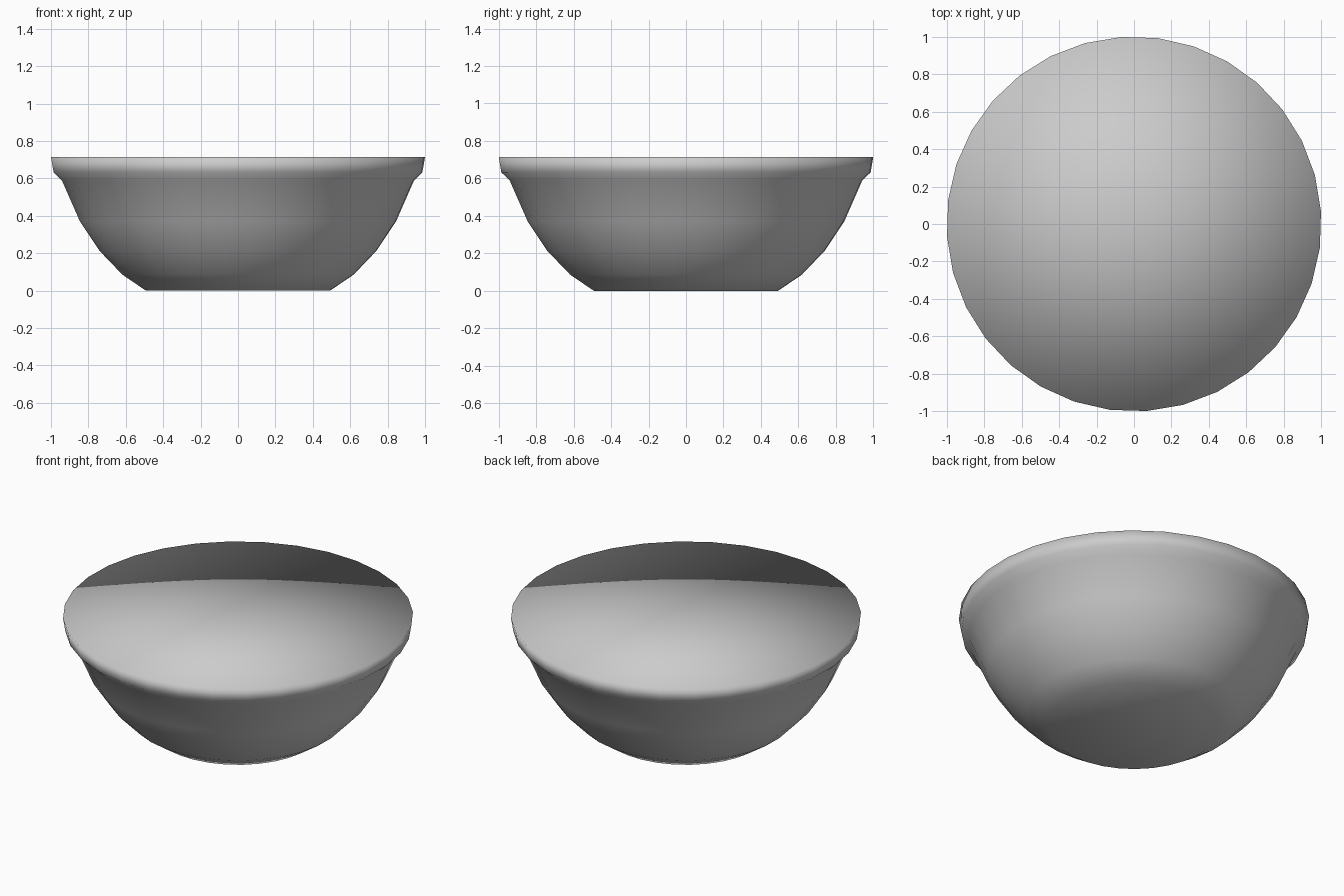
import bpy, bmesh, math

if "Cube" in bpy.data.objects:
    bpy.data.objects.remove(bpy.data.objects["Cube"])

SIDES = 32
TURN = math.radians(3.9)
# Outer profile (radius, height) from foot to rim
PROFILE = [(0.493, 0.0), (0.62, 0.086), (0.743, 0.214), (0.847, 0.37),
           (0.943, 0.588), (0.988, 0.632), (1.002, 0.714)]


def ring(bm, r, z):
    return [bm.verts.new((r * math.cos(TURN + i * math.tau / SIDES),
                          r * math.sin(TURN + i * math.tau / SIDES), z))
            for i in range(SIDES)]


def fan(bm, loop, z):
    centre = bm.verts.new((0, 0, z))
    for i in range(SIDES):
        bm.faces.new((loop[i], loop[(i + 1) % SIDES], centre))


# Bowl wall
bm = bmesh.new()
rings = [ring(bm, r, z) for r, z in PROFILE]
for low, high in zip(rings, rings[1:]):
    for i in range(SIDES):
        j = (i + 1) % SIDES
        bm.faces.new((low[i], low[j], high[j], high[i]))

# Flat foot and flat filled top, sharing the wall's edges for soft shading
fan(bm, rings[0], PROFILE[0][1])
fan(bm, rings[-1], PROFILE[-1][1])
bmesh.ops.recalc_face_normals(bm, faces=bm.faces)
for f in bm.faces:
    f.smooth = True

mesh = bpy.data.meshes.new("bowl")
bm.to_mesh(mesh)
bm.free()
bpy.context.collection.objects.link(bpy.data.objects.new("bowl", mesh))
